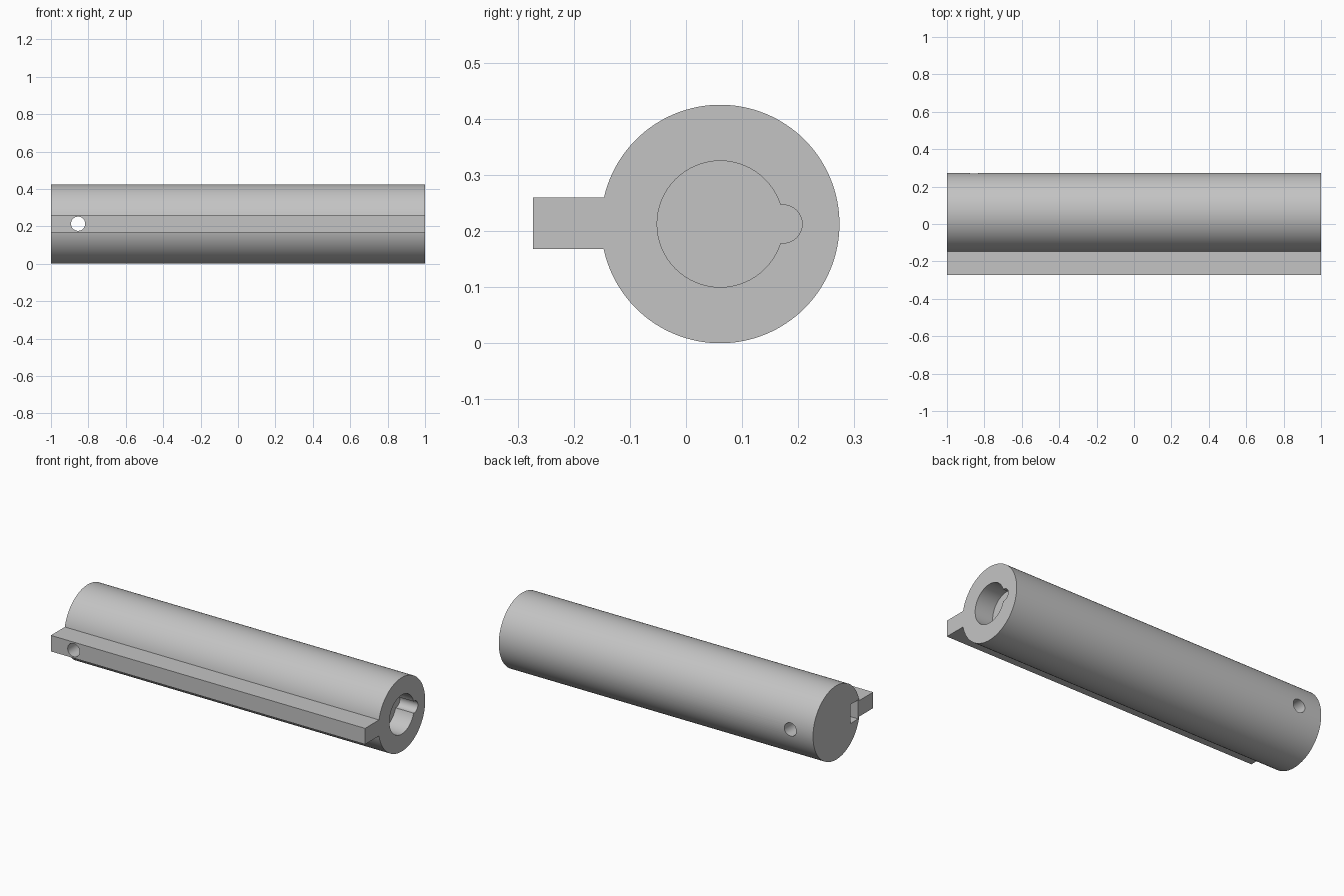
import bpy
import math

cube = bpy.data.objects.get("Cube")
if cube:
    bpy.data.objects.remove(cube, do_unlink=True)

AXIS_Y, AXIS_Z = 0.061, 0.2125   # centre line of the tube
RADIUS = 0.2125
HOLE_X = -0.855                  # cross hole position
SOCKET_DEPTH = 0.115

grey = bpy.data.materials.new("plain grey")
grey.use_nodes = True
colour = (0.55, 0.55, 0.55, 1)
grey.diffuse_color = colour
grey.node_tree.nodes["Principled BSDF"].inputs["Base Color"].default_value = colour


def rod(name, radius, length, centre, axis, sides=64):
    """Round rod lying along the x or y axis."""
    turn = (0, math.pi / 2, 0) if axis == "x" else (math.pi / 2, 0, 0)
    bpy.ops.mesh.primitive_cylinder_add(vertices=sides, radius=radius, depth=length,
                                        location=centre, rotation=turn)
    obj = bpy.context.object
    obj.name = name
    obj.data.materials.append(grey)
    return obj


def block(name, low, high):
    """Box between two opposite corners."""
    centre = [(a + b) / 2 for a, b in zip(low, high)]
    bpy.ops.mesh.primitive_cube_add(size=1, location=centre)
    obj = bpy.context.object
    obj.name = name
    obj.scale = [b - a for a, b in zip(low, high)]
    bpy.ops.object.transform_apply(location=False, rotation=False, scale=True)
    obj.data.materials.append(grey)
    return obj


def combine(target, tool, operation):
    """Apply a boolean and discard the tool."""
    tool.hide_render = True
    mod = target.modifiers.new(operation.lower(), "BOOLEAN")
    mod.operation = operation
    mod.solver = "EXACT"
    mod.object = tool
    bpy.ops.object.select_all(action="DESELECT")
    bpy.context.view_layer.objects.active = target
    target.select_set(True)
    bpy.ops.object.modifier_apply(modifier=mod.name)
    bpy.data.objects.remove(tool, do_unlink=True)


# Round body with a rectangular rib along the front
body = rod("ribbed_tube", RADIUS, 2, (0, AXIS_Y, AXIS_Z), "x", 128)
rib = block("rib", (-1, -0.273, 0.168), (1, -0.08, 0.26))
combine(body, rib, "UNION")

# Socket with a rounded keyway in the +x end
socket_x = 1 - SOCKET_DEPTH / 2 + 0.05
socket_length = SOCKET_DEPTH + 0.1
for name, radius, y in (("socket", 0.1125, AXIS_Y), ("keyway", 0.034, 0.173)):
    cutter = rod(name, radius, socket_length, (socket_x, y, AXIS_Z), "x")
    combine(body, cutter, "DIFFERENCE")

# Slot in the -x end, beside the rib
slot = block("slot", (-1.1, -0.137, 0.158), (HOLE_X, -0.066, 0.267))
combine(body, slot, "DIFFERENCE")

# Cross hole through rib and tube
cross_hole = rod("cross_hole", 0.038, 1, (HOLE_X, 0, 0.214), "y", 48)
combine(body, cross_hole, "DIFFERENCE")

bpy.ops.object.shade_smooth_by_angle(angle=math.radians(30))
